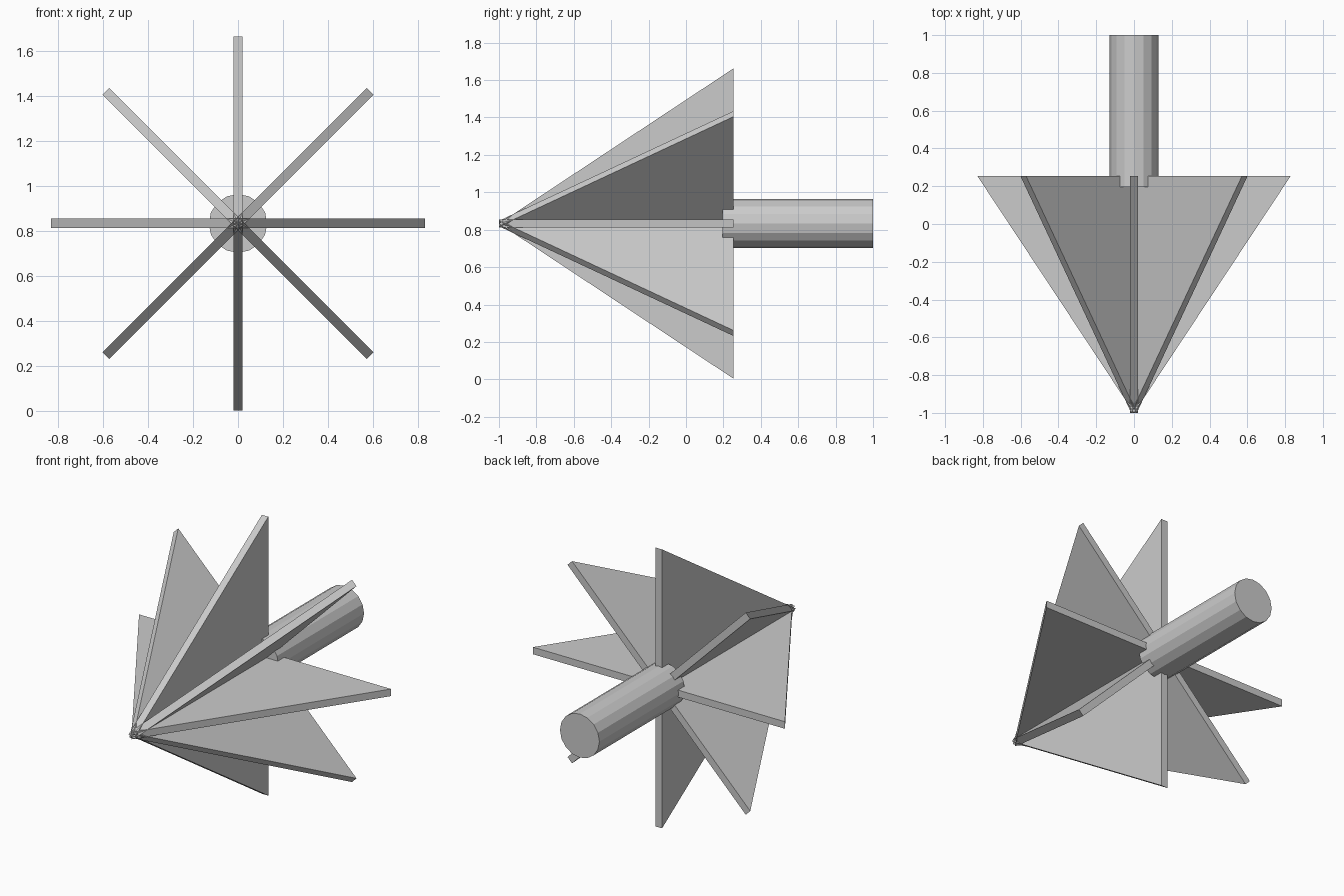
import bpy, bmesh
from math import pi
from mathutils import Matrix

if "Cube" in bpy.data.objects:
    bpy.data.objects.remove(bpy.data.objects["Cube"])

CZ = 0.833      # height of the axis
R = 0.83        # fin reach
T = 0.021       # half thickness of a plate


def finish(bm, name):
    bmesh.ops.recalc_face_normals(bm, faces=bm.faces)
    mesh = bpy.data.meshes.new(name)
    bm.to_mesh(mesh)
    bm.free()
    obj = bpy.data.objects.new(name, mesh)
    obj.location.z = CZ
    bpy.context.collection.objects.link(obj)
    return obj


# Four crossed triangular plates make the eight fins of the head
for i in range(4):
    bm = bmesh.new()
    tri = [(-R, 0.255, -T), (R, 0.255, -T), (0, -1, -T)]
    face = bm.faces.new([bm.verts.new(p) for p in tri])
    ext = bmesh.ops.extrude_face_region(bm, geom=[face])
    top = [v for v in ext["geom"] if isinstance(v, bmesh.types.BMVert)]
    bmesh.ops.translate(bm, verts=top, vec=(0, 0, 2 * T))
    bmesh.ops.rotate(bm, verts=bm.verts, matrix=Matrix.Rotation(i * pi / 4, 3, 'Y'))
    finish(bm, f"fin_plate_{i + 1}")

# Sixteen-sided shaft behind the head, sunk slightly into the fins
bm = bmesh.new()
y0, y1 = 0.195, 1.0
bmesh.ops.create_cone(bm, cap_ends=True, segments=16, radius1=0.13, radius2=0.13,
                      depth=y1 - y0,
                      matrix=Matrix.Translation((0, (y0 + y1) / 2, 0)) @ Matrix.Rotation(pi / 2, 4, 'X'))
finish(bm, "shaft")
